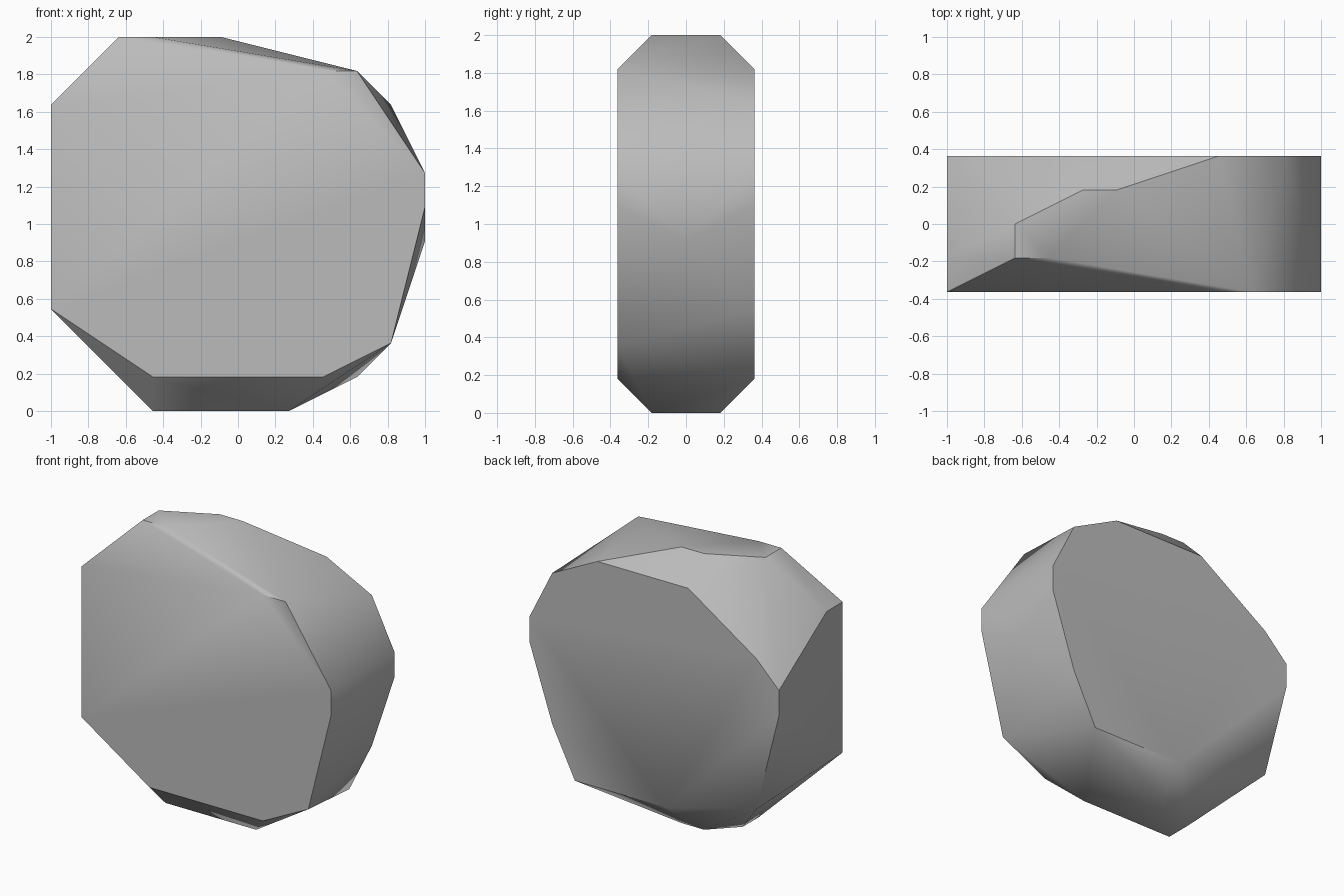
import bpy
import bmesh
import math

default_cube = bpy.data.objects.get("Cube")
if default_cube:
    bpy.data.objects.remove(default_cube, do_unlink=True)

STEP = 2 / 11  # the stone's corners sit on a coarse regular lattice


def make_material(name, colour):
    material = bpy.data.materials.new(name)
    material.use_nodes = True
    material.diffuse_color = colour
    material.node_tree.nodes["Principled BSDF"].inputs["Base Color"].default_value = colour
    return material


def lattice_point(column, layer, row):
    return ((column - 5.5) * STEP, (layer - 2) * STEP, row * STEP)


# Outlines in (column, row) steps, one for each depth layer of the slab
front_outline = [(0, 3), (0, 9), (8, 10), (9, 10), (11, 7), (11, 6), (10, 2), (8, 1), (3, 1)]
front_shoulder = [(0, 9), (2, 11), (3, 11), (3, 0), (7, 0)]
middle_ridge = [(2, 11), (3, 0), (11, 5)]
back_shoulder = [(4, 11), (5, 11), (4, 0), (5, 0)]
back_outline = [(0, 6), (0, 7), (1, 8), (4, 10), (8, 10), (10, 9),
                (11, 7), (11, 6), (10, 3), (9, 1), (5, 1), (1, 2)]
layers = [front_outline, front_shoulder, middle_ridge, back_shoulder, back_outline]

# Wrap the layers in one faceted skin
bm = bmesh.new()
for layer, outline in enumerate(layers):
    for column, row in outline:
        bm.verts.new(lattice_point(column, layer, row))
hull = bmesh.ops.convex_hull(bm, input=bm.verts[:])
loose = {v for v in hull["geom_interior"] + hull["geom_unused"]
         if isinstance(v, bmesh.types.BMVert)}
bmesh.ops.delete(bm, geom=list(loose), context="VERTS")
bmesh.ops.dissolve_limit(bm, angle_limit=math.radians(1), verts=bm.verts[:], edges=bm.edges[:])
bmesh.ops.recalc_face_normals(bm, faces=bm.faces[:])

mesh = bpy.data.meshes.new("stone_slab")
bm.to_mesh(mesh)
bm.free()
mesh.materials.append(make_material("stone grey", (0.5, 0.5, 0.5, 1)))

# Soften shallow facets and keep the hard rims
stone = bpy.data.objects.new("stone_slab", mesh)
bpy.context.collection.objects.link(stone)
bpy.ops.object.select_all(action="DESELECT")
stone.select_set(True)
bpy.context.view_layer.objects.active = stone
bpy.ops.object.shade_smooth_by_angle(angle=math.radians(40))
